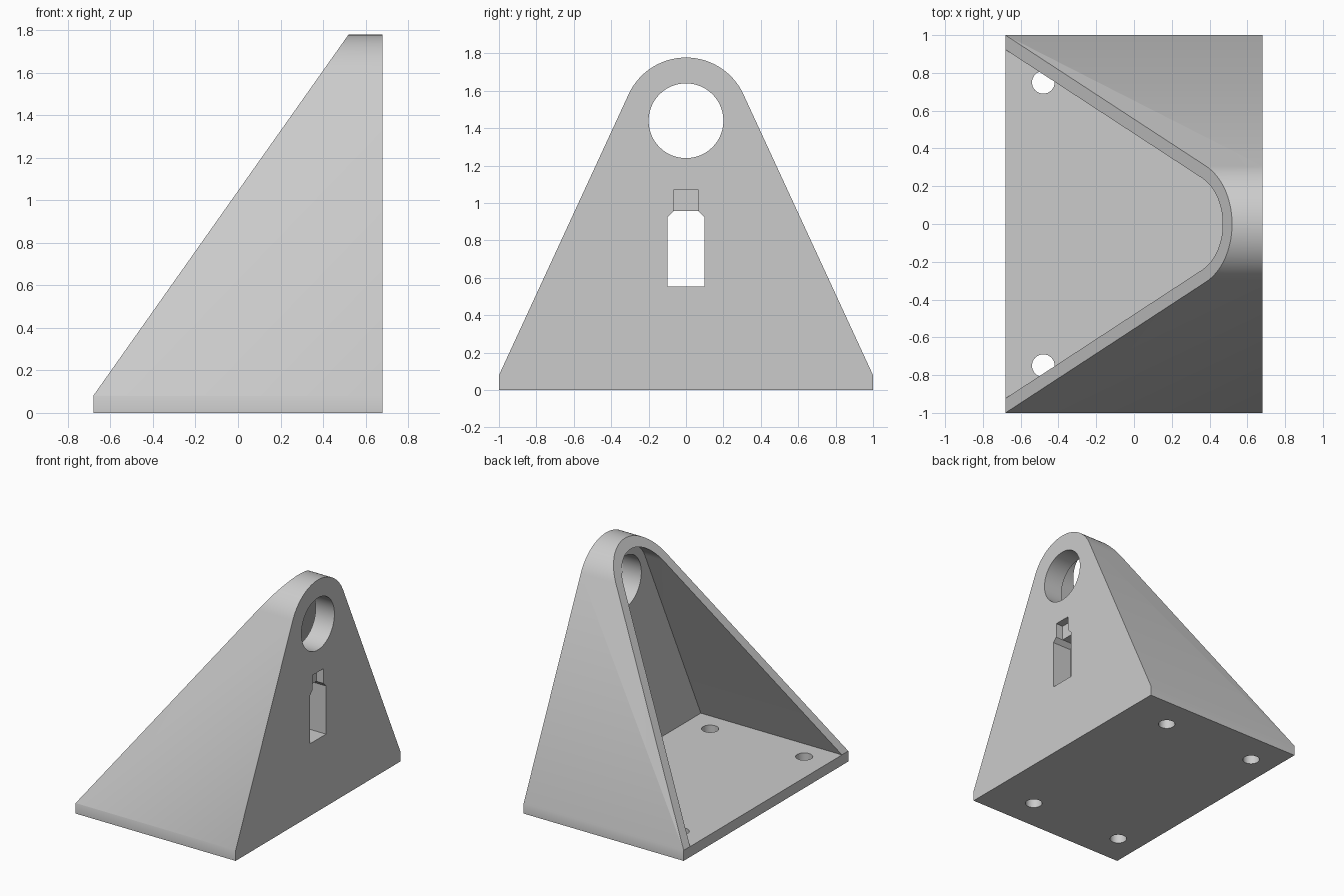
import bpy
import bmesh
from math import atan2, cos, sin, pi, hypot, acos

# Remove the default cube
cube = bpy.data.objects.get("Cube")
if cube:
    bpy.data.objects.remove(cube, do_unlink=True)

HALF_X, HALF_Y, FLOOR = 0.68, 1.0, 0.08
WALL, RING_Z, RING_R = 0.07, 1.44, 0.338
PLATE_X = 0.52          # inner face of the upright plate

grey = bpy.data.materials.new("light grey")
grey.use_nodes = True
grey.diffuse_color = (0.6, 0.6, 0.6, 1)
grey.node_tree.nodes["Principled BSDF"].inputs["Base Color"].default_value = (0.6, 0.6, 0.6, 1)


def prism(name, outline, x0, x1):
    """Extrude a (y, z) outline along x."""
    bm = bmesh.new()
    face = bm.faces.new([bm.verts.new((x0, y, z)) for y, z in outline])
    top = bmesh.ops.extrude_face_region(bm, geom=[face])["geom"]
    moved = [v for v in top if isinstance(v, bmesh.types.BMVert)]
    bmesh.ops.translate(bm, verts=moved, vec=(x1 - x0, 0, 0))
    bmesh.ops.recalc_face_normals(bm, faces=bm.faces)
    mesh = bpy.data.meshes.new(name)
    bm.to_mesh(mesh)
    bm.free()
    mesh.materials.append(grey)
    obj = bpy.data.objects.new(name, mesh)
    bpy.context.collection.objects.link(obj)
    return obj


def arch(half, base, shoulder, radius, steps=40):
    """Tapered outline whose straight sides run tangent into a round top."""
    dy, dz = half, shoulder - RING_Z
    start = atan2(dz, dy) + acos(radius / hypot(dy, dz))
    arc = [start + (pi - 2 * start) * i / steps for i in range(steps + 1)]
    curve = [(radius * cos(a), RING_Z + radius * sin(a)) for a in arc]
    sides = [(-half, shoulder), (-half, base), (half, base), (half, shoulder)]
    if base == shoulder:
        sides = sides[1:3]
    return curve + sides


def cut(body, cutter):
    """Subtract a cutter for good and discard it."""
    cutter.hide_render = True
    mod = body.modifiers.new("cut", 'BOOLEAN')
    mod.operation, mod.solver, mod.object = 'DIFFERENCE', 'EXACT', cutter
    bpy.ops.object.select_all(action='DESELECT')
    bpy.context.view_layer.objects.active = body
    body.select_set(True)
    bpy.ops.object.modifier_apply(modifier=mod.name)
    bpy.data.objects.remove(cutter, do_unlink=True)


# Body: solid tapered arch, sliced off along the slope
body = prism("mounting_bracket", arch(HALF_Y, 0, FLOOR, RING_R), -HALF_X, HALF_X)
bm = bmesh.new()
bm.from_mesh(body.data)
rise, run = RING_Z + RING_R - FLOOR, PLATE_X + HALF_X
cutting = bmesh.ops.bisect_plane(bm, geom=bm.verts[:] + bm.edges[:] + bm.faces[:],
                                 plane_co=(-HALF_X, 0, FLOOR + 0.001),
                                 plane_no=(-rise, 0, run), clear_outer=True)
rim = [e for e in cutting["geom_cut"] if isinstance(e, bmesh.types.BMEdge)]
bmesh.ops.holes_fill(bm, edges=rim)
bmesh.ops.recalc_face_normals(bm, faces=bm.faces)
bm.to_mesh(body.data)
bm.free()

# Cavity between the side walls, floor and upright plate
cut(body, prism("cavity", arch(HALF_Y - WALL * 1.1, FLOOR, FLOOR, RING_R - WALL),
                -1, PLATE_X))

# Large round opening in the plate
ring = [(0.2 * cos(2 * pi * i / 64), RING_Z + 0.2 * sin(2 * pi * i / 64)) for i in range(64)]
cut(body, prism("round_opening", ring, 0.4, 0.8))

# Slot with chamfered top, and the shallow pocket above it
slot = [(-0.098, 0.555), (0.098, 0.555), (0.098, 0.925), (0.067, 0.957),
        (-0.067, 0.957), (-0.098, 0.925)]
cut(body, prism("slot", slot, 0.4, 0.8))
pocket = [(-0.067, 0.9), (0.067, 0.9), (0.067, 1.07), (-0.067, 1.07)]
cut(body, prism("pocket", pocket, HALF_X - 0.06, 0.8))

# Screw holes in the floor
for x in (-0.48, 0.32):
    for y in (-0.75, 0.75):
        bpy.ops.mesh.primitive_cylinder_add(vertices=32, radius=0.06, depth=0.2,
                                            location=(x, y, 0.04))
        bpy.context.object.data.materials.append(grey)
        cut(body, bpy.context.object)

bpy.ops.object.select_all(action='DESELECT')
body.select_set(True)
bpy.context.view_layer.objects.active = body
bpy.ops.object.shade_smooth_by_angle(angle=pi / 6)
